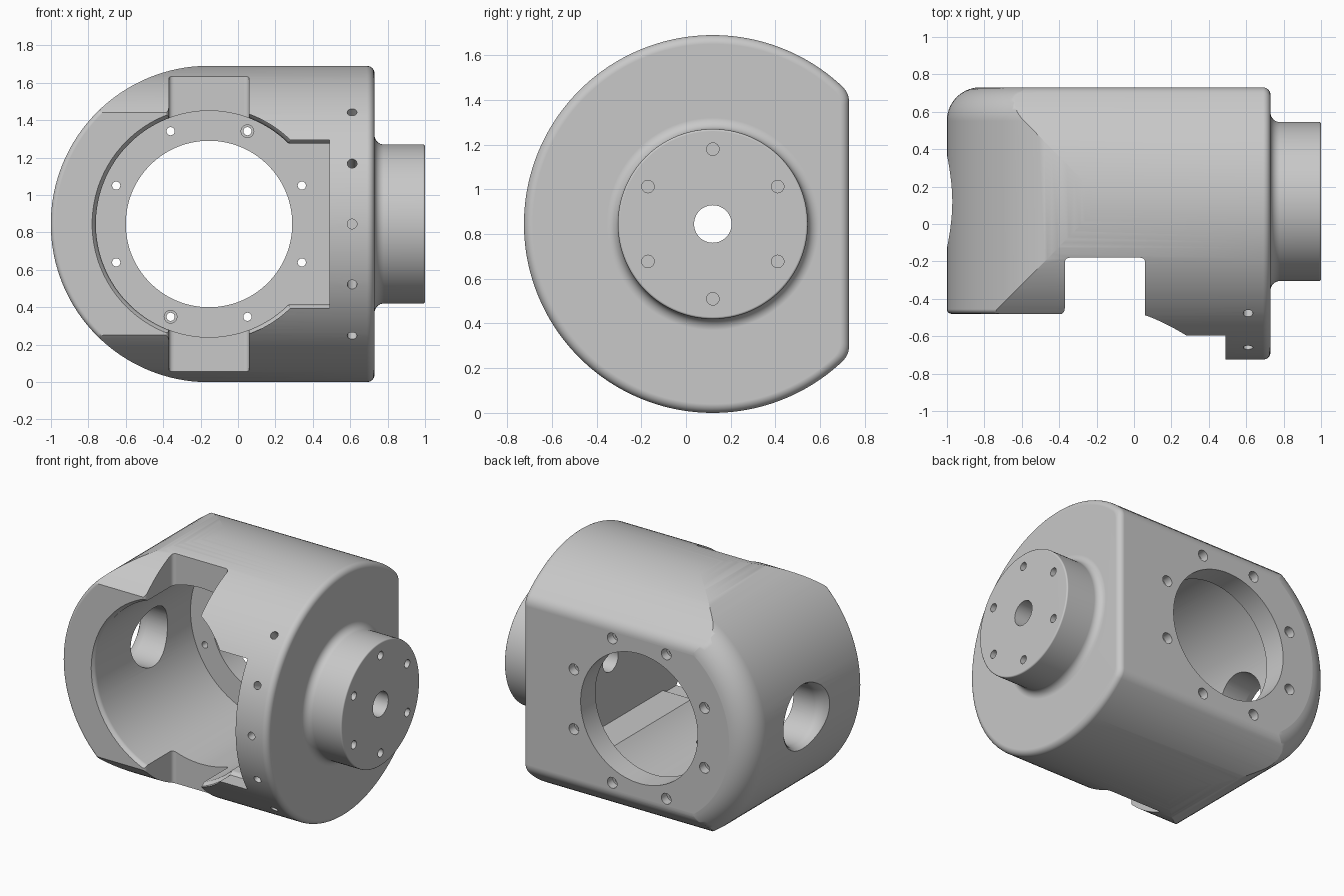
import bpy, bmesh
from math import sin, cos, pi, radians, acos, asin
from mathutils import Matrix, Vector

cube = bpy.data.objects.get("Cube")
if cube:
    bpy.data.objects.remove(cube, do_unlink=True)

R, CX, CY, CZ = 0.845, -0.155, 0.12, 0.845   # main radius and the axes' centres
FLAT = 0.73                                   # rear face


# Outlines: each returns a function of the inset
def circle(u, v, r, n=128):
    return lambda i: [(u + (r - i) * cos(2 * pi * k / n), v + (r - i) * sin(2 * pi * k / n))
                      for k in range(n)]


def corner(a, b, c, n=6):
    """Quadratic curve from a to c, pulled towards b."""
    a, b, c = Vector(a), Vector(b), Vector(c)
    ts = [k / n for k in range(n + 1)]
    return [tuple(a * (1 - t) ** 2 + b * 2 * t * (1 - t) + c * t * t) for t in ts]


def flat_circle(i, n=128):
    """Circle with one flat side and softened corners."""
    r, f, d = R - i, FLAT - CY - i, 0.05
    a = acos(f / r)
    h = r * sin(a)
    top = corner((f, h - d * r), (f, h), (r * cos(a + d), r * sin(a + d)))
    arc = [(r * cos(t), r * sin(t)) for t in
           (a + d + (2 * pi - 2 * a - 2 * d) * k / n for k in range(1, n))]
    bottom = [(u, -v) for u, v in reversed(top)]
    return [(CY + u, CZ + v) for u, v in top + arc + bottom]


def keyhole(i, n=112):
    """Round pocket opening into a rectangle on one side."""
    r, h = 0.605 - i, 0.43 - i
    b = asin(h / r)
    arc = [(r * cos(t), r * sin(t)) for t in
           (b + (2 * pi - 2 * b) * k / n for k in range(n + 1))]
    end = 0.49 - CX
    return [(CX + u, CZ + v) for u, v in [(end, h)] + arc + [(end, -h)]]


def rounded(end, r, sign, n=8):
    """Stations (position, inset) of a convex rounded end."""
    return [(end - sign * r * (1 - sin(t)), r * (1 - cos(t)))
            for t in (pi / 2 * k / n for k in range(n + 1))]


def loft(bm, outline, stations, axis, matrix=None):
    """Skin an outline through stations along an axis."""
    place = {"x": lambda s, u, v: (s, u, v),
             "y": lambda s, u, v: (u, s, v),
             "z": lambda s, u, v: (u, v, s)}[axis]
    rings = []
    for s, i in stations:
        pts = [Vector(place(s, u, v)) for u, v in outline(i)]
        rings.append([bm.verts.new(matrix @ p if matrix else p) for p in pts])
    n = len(rings[0])
    for a, b in zip(rings, rings[1:]):
        for k in range(n):
            bm.faces.new((a[k], a[(k + 1) % n], b[(k + 1) % n], b[k]))
    bm.faces.new(rings[0])
    bm.faces.new(rings[-1])


def finish(bm, name):
    bmesh.ops.recalc_face_normals(bm, faces=bm.faces[:])
    mesh = bpy.data.meshes.new(name)
    bm.to_mesh(mesh)
    bm.free()
    obj = bpy.data.objects.new(name, mesh)
    bpy.context.collection.objects.link(obj)
    return obj


def solid(name, *args):
    bm = bmesh.new()
    loft(bm, *args)
    return finish(bm, name)


def combine(target, tool, operation):
    tool.hide_render = True
    mod = target.modifiers.new(operation, "BOOLEAN")
    mod.operation, mod.solver, mod.object = operation, "EXACT", tool
    bpy.context.view_layer.objects.active = target
    bpy.ops.object.modifier_apply(modifier=mod.name)
    bpy.data.objects.remove(tool, do_unlink=True)


# Barrel along x with a flat rear
housing = solid("housing", flat_circle, [(-1.1, 0)] + rounded(0.73, 0.04, 1), "x")

# Rounded left end: disc along y joined to an open block
limit = solid("end_limit", circle(CX, CZ, R + 0.001),
              rounded(-0.48, 0.025, -1)[::-1] + rounded(FLAT + 0.001, 0.18, 1, 14), "y")
block = solid("open_block", lambda i: [(-0.9, -0.3), (0.9, -0.3), (0.9, 2), (-0.9, 2)],
              [(CX, 0), (0.9, 0)], "x")
combine(limit, block, "UNION")
combine(housing, limit, "INTERSECT")

# Mounting boss with a filleted root
fillet = [(0.78 - 0.05 * cos(t), 0.05 * sin(t) - 0.05) for t in
          (pi / 2 * k / 8 for k in range(9))]
boss = solid("mounting_boss", circle(CY, CZ, 0.425),
             [(0.62, -0.05)] + fillet + rounded(1, 0.01, 1, 3), "x")
combine(housing, boss, "UNION")

# Keyhole pocket with a softened rim
pocket = solid("pocket", keyhole,
               [(-1, -0.02), (-0.48, -0.02), (-0.465, -0.008), (-0.45, 0), (0.57, 0)], "y")
combine(housing, pocket, "DIFFERENCE")

# Slot across the front
slot_outline = (corner((-0.37, -0.21), (-0.37, -0.18), (-0.34, -0.18))
                + corner((0.03, -0.18), (0.06, -0.18), (0.06, -0.21))
                + [(0.06, -1), (-0.4, -1)]
                + corner((-0.4, -0.485), (-0.37, -0.48), (-0.37, -0.45)))
slot = solid("slot", lambda i: slot_outline, [(-0.2, 0), (1.9, 0)], "z")
combine(housing, slot, "DIFFERENCE")

# Large bores: rear window, left side opening and shaft bore
bm = bmesh.new()
loft(bm, circle(CX, CZ, 0.445), [(0.5, 0), (0.8, 0)], "y")
loft(bm, circle(CY, CZ, 0.2, 64),
     [(-1.1, -0.05), (-1, -0.05), (-0.98, -0.025), (-0.95, -0.008), (-0.92, 0), (-0.65, 0)], "x")
loft(bm, circle(CY, CZ, 0.084, 48), [(0.4, 0), (1.1, 0)], "x")
combine(housing, finish(bm, "large_bores"), "DIFFERENCE")

# Small holes
bm = bmesh.new()
for k in range(8):                       # counterbored ring round the rear window
    a = radians(22.5 + 45 * k)
    front = [(0.5, -0.012), (0.6, -0.012), (0.6, 0)] if k in (1, 5) else [(0.5, 0)]
    loft(bm, circle(CX + 0.537 * cos(a), CZ + 0.537 * sin(a), 0.022, 24),
         front + [(0.67, 0), (0.67, -0.015), (0.8, -0.015)], "y")
for k in range(6):                       # blind ring on the boss
    a = radians(30 + 60 * k)
    loft(bm, circle(CY + 0.335 * cos(a), CZ + 0.335 * sin(a), 0.028, 24),
         [(0.82, 0), (1.1, 0)], "x")
for k in range(-2, 3):                   # radial row on the front flange
    turn = Matrix.Translation((0.61, CY, CZ)) @ Matrix.Rotation(radians(22.5 * k), 4, "X")
    loft(bm, circle(0, 0, 0.026, 24), [(-0.95, 0), (-0.7, 0)], "y", turn)
combine(housing, finish(bm, "small_holes"), "DIFFERENCE")

# Colour and shading
grey = bpy.data.materials.new("plain_grey")
grey.use_nodes = True
colour = (0.58, 0.58, 0.58, 1)
grey.diffuse_color = colour
grey.node_tree.nodes["Principled BSDF"].inputs["Base Color"].default_value = colour
housing.data.materials.clear()
housing.data.materials.append(grey)
for face in housing.data.polygons:
    face.material_index = 0

bpy.ops.object.select_all(action="DESELECT")
housing.select_set(True)
bpy.context.view_layer.objects.active = housing
bpy.ops.object.shade_smooth_by_angle(angle=radians(32))
weighted = housing.modifiers.new("even_shading", "WEIGHTED_NORMAL")
weighted.keep_sharp = True
